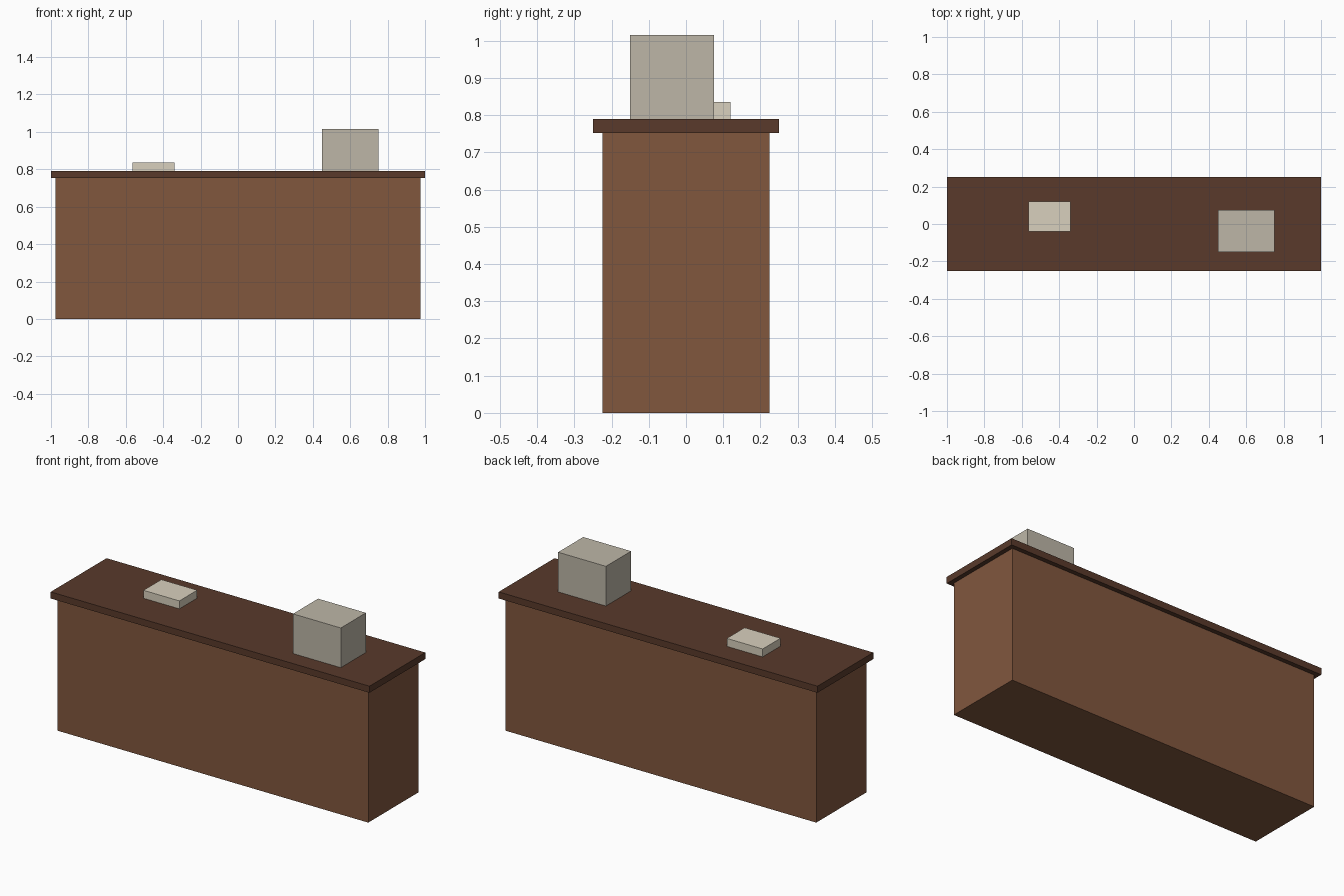
import bpy

if "Cube" in bpy.data.objects:
    bpy.data.objects.remove(bpy.data.objects["Cube"])


def material(name, color):
    mat = bpy.data.materials.new(name)
    mat.diffuse_color = (*color, 1)
    mat.use_nodes = True
    mat.node_tree.nodes["Principled BSDF"].inputs["Base Color"].default_value = mat.diffuse_color
    return mat


def box(name, x, y, z, mat):
    """Flat-faced box spanning the given (min, max) ranges."""
    spans = (x, y, z)
    bpy.ops.mesh.primitive_cube_add(size=1, location=[(a + b) / 2 for a, b in spans])
    obj = bpy.context.object
    obj.name = name
    obj.scale = [b - a for a, b in spans]
    bpy.ops.object.transform_apply(location=False, rotation=False, scale=True)
    obj.data.materials.append(mat)
    return obj


wood = material("wood", (0.22, 0.095, 0.048))
dark_wood = material("dark_wood", (0.10, 0.042, 0.024))
grey = material("warm_grey", (0.51, 0.47, 0.39))
cream = material("cream", (0.69, 0.63, 0.51))

BODY_TOP, COUNTER_TOP = 0.7525, 0.79

# Counter body and overhanging top
box("counter_body", (-0.975, 0.975), (-0.225, 0.225), (0, BODY_TOP), wood)
box("countertop", (-1, 1), (-0.25, 0.25), (BODY_TOP, COUNTER_TOP), dark_wood)

# Items resting on the top
box("register", (0.45, 0.75), (-0.15, 0.075), (COUNTER_TOP, 1.015), grey)
box("ledger", (-0.565, -0.34), (-0.04, 0.12), (COUNTER_TOP, 0.835), cream)
